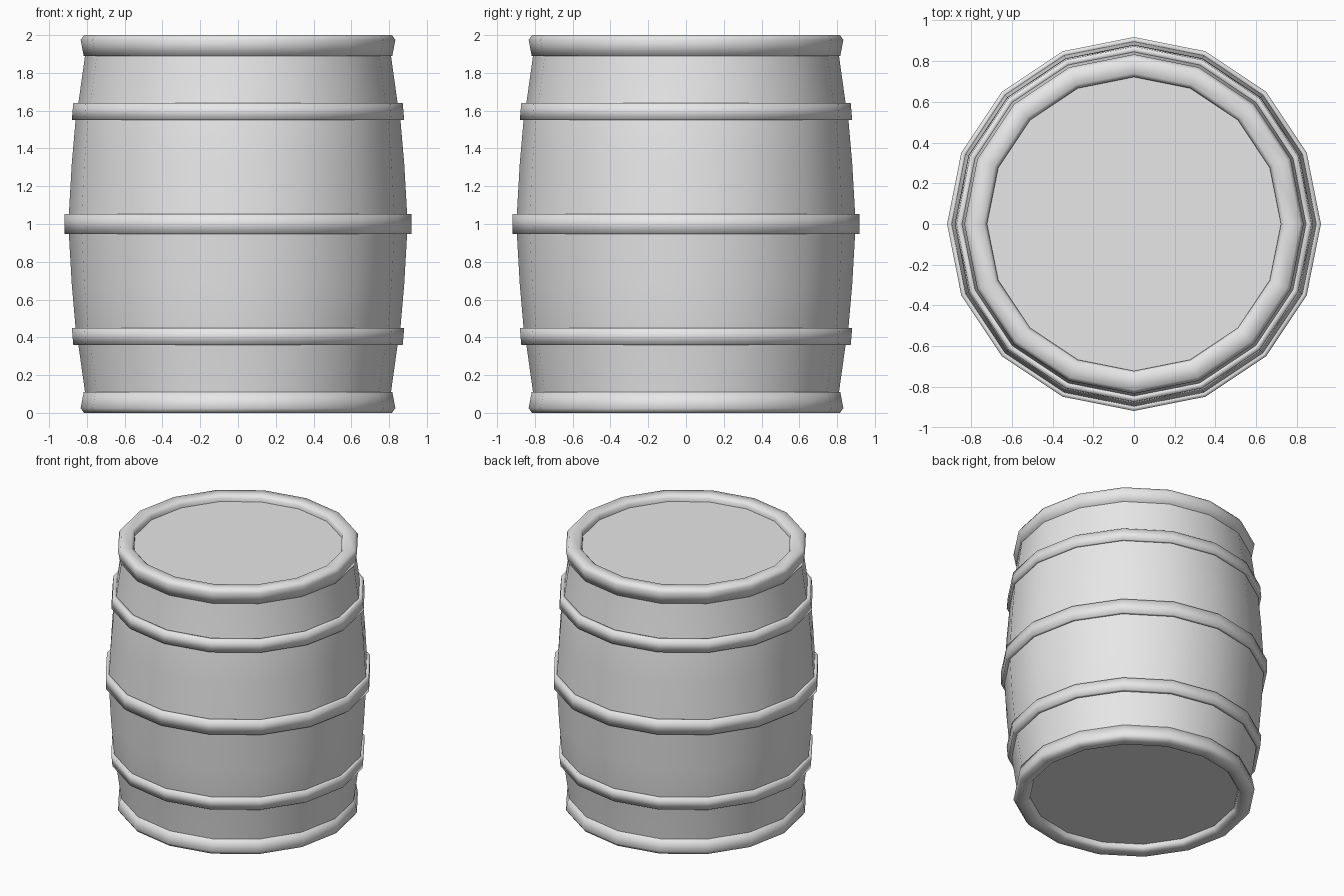
import bpy, bmesh, math

if "Cube" in bpy.data.objects:
    bpy.data.objects.remove(bpy.data.objects["Cube"])

SIDES = 16

grey = bpy.data.materials.new("barrel grey")
grey.diffuse_color = (0.8, 0.8, 0.8, 1)
grey.use_nodes = True
grey.node_tree.nodes["Principled BSDF"].inputs["Base Color"].default_value = grey.diffuse_color


def lathe(name, profile, closed=False, smooth=True):
    """Spin (radius, z) points around z; radius 0 makes a pole."""
    bm = bmesh.new()
    rings = []
    for r, z in profile:
        rings.append([bm.verts.new((r * math.cos(2 * math.pi * i / SIDES),
                                    r * math.sin(2 * math.pi * i / SIDES), z))
                      for i in range(SIDES)])
    pairs = list(zip(rings, rings[1:]))
    if closed:
        pairs.append((rings[-1], rings[0]))
    for a, b in pairs:
        for i in range(SIDES):
            j = (i + 1) % SIDES
            bm.faces.new((a[i], a[j], b[j], b[i]))
    for f in bm.faces:
        f.smooth = smooth
    return finish(name, bm)


def finish(name, bm):
    me = bpy.data.meshes.new(name)
    bm.to_mesh(me)
    bm.free()
    me.materials.append(grey)
    ob = bpy.data.objects.new(name, me)
    bpy.context.collection.objects.link(ob)
    return ob


def disc(name, r, z, up):
    bm = bmesh.new()
    vs = [bm.verts.new((r * math.cos(2 * math.pi * i / SIDES),
                        r * math.sin(2 * math.pi * i / SIDES), z))
          for i in range(SIDES)]
    bm.faces.new(vs if up else vs[::-1])
    return finish(name, bm)


# Bulging wall
half = [(0.895, 1.06), (0.88, 1.32), (0.86, 1.55), (0.845, 1.64), (0.81, 1.89)]
wall = [(r, 2 - z) for r, z in reversed(half)] + [(0.9, 1.0)] + half
lathe("staves", wall)

# Middle hoop
lathe("middle_hoop", [(0.89, 0.947), (0.918, 0.947), (0.918, 1.053), (0.89, 1.053)], True)

# Mirrored hoops, rims and recessed heads
hoop = [(0.85, 1.55), (0.88, 1.55), (0.872, 1.64), (0.84, 1.64)]
rim = [(0.72, 1.89), (0.817, 1.89), (0.833, 1.975), (0.815, 2.0), (0.74, 2.0), (0.722, 1.98)]
for label, top in (("upper", True), ("lower", False)):
    def place(p):
        return p if top else [(r, 2 - z) for r, z in reversed(p)]
    lathe(label + "_hoop", place(hoop), True)
    lathe(label + "_rim", place(rim), True)
    disc(label + "_head", 0.725, 1.955 if top else 0.045, top)
